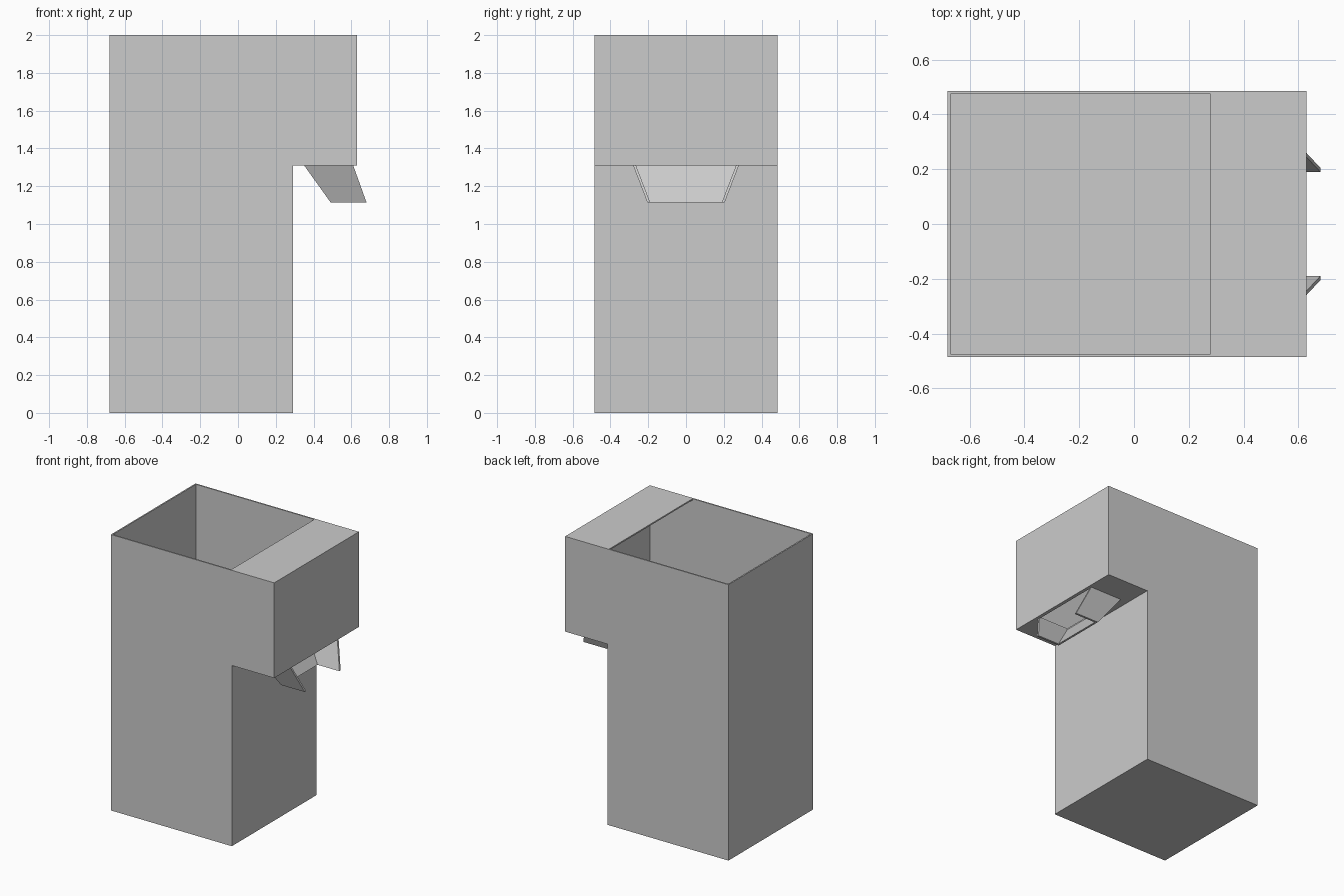
import bpy, bmesh

if "Cube" in bpy.data.objects:
    bpy.data.objects.remove(bpy.data.objects["Cube"])


def loft(name, ring_a, ring_b):
    """Closed solid between two matching outlines."""
    bm = bmesh.new()
    a = [bm.verts.new(p) for p in ring_a]
    b = [bm.verts.new(p) for p in ring_b]
    n = len(a)
    for i in range(n):
        j = (i + 1) % n
        bm.faces.new((a[i], a[j], b[j], b[i]))
    caps = [bm.faces.new(a), bm.faces.new(b)]
    bmesh.ops.recalc_face_normals(bm, faces=bm.faces)
    bmesh.ops.triangulate(bm, faces=caps)
    mesh = bpy.data.meshes.new(name)
    bm.to_mesh(mesh)
    bm.free()
    obj = bpy.data.objects.new(name, mesh)
    bpy.context.collection.objects.link(obj)
    return obj


def side_prism(name, profile, half):
    """Side (x, z) profile extruded symmetrically along y."""
    return loft(name, [(x, -half, z) for x, z in profile],
                [(x, half, z) for x, z in profile])


def cut(target, cutter):
    cutter.hide_render = True
    mod = target.modifiers.new("cut", 'BOOLEAN')
    mod.operation = 'DIFFERENCE'
    mod.solver = 'EXACT'
    mod.object = cutter
    bpy.context.view_layer.objects.active = target
    bpy.ops.object.modifier_apply(modifier=mod.name)
    bpy.data.objects.remove(cutter)


T = 0.01              # sheet thickness of the bin
HEAD_Z = 1.31         # underside of the overhanging head

# Bin: tall column with an overhanging head
bin_body = side_prism("bin_body", [
    (-0.68, 0), (0.29, 0), (0.29, HEAD_Z), (0.63, HEAD_Z), (0.63, 2), (-0.68, 2)], 0.485)

# Hollow interior, open above the column, lidded above the head
cut(bin_body, side_prism("interior_cutter", [
    (-0.68 + T, T), (0.29 - T, T), (0.29 - T, HEAD_Z + T), (0.63 - T, HEAD_Z + T),
    (0.63 - T, 2 - T), (0.28, 2 - T), (0.28, 2.1), (-0.68 + T, 2.1)], 0.485 - T))

# Outlet hole in the head floor
cut(bin_body, side_prism("outlet_cutter", [
    (0.365, 1.25), (0.605, 1.25), (0.605, 1.38), (0.365, 1.38)], 0.265))


# Spout: tapered U-shaped chute, open towards +x
def u_outline(back, front, half, z, t=0.015):
    outer = [(front, -half, z), (back, -half, z), (back, half, z), (front, half, z)]
    inner = [(front, half - t, z), (back + t, half - t, z),
             (back + t, t - half, z), (front, t - half, z)]
    return outer + inner


loft("spout", u_outline(0.35, 0.61, 0.28, HEAD_Z), u_outline(0.49, 0.68, 0.205, 1.115))
